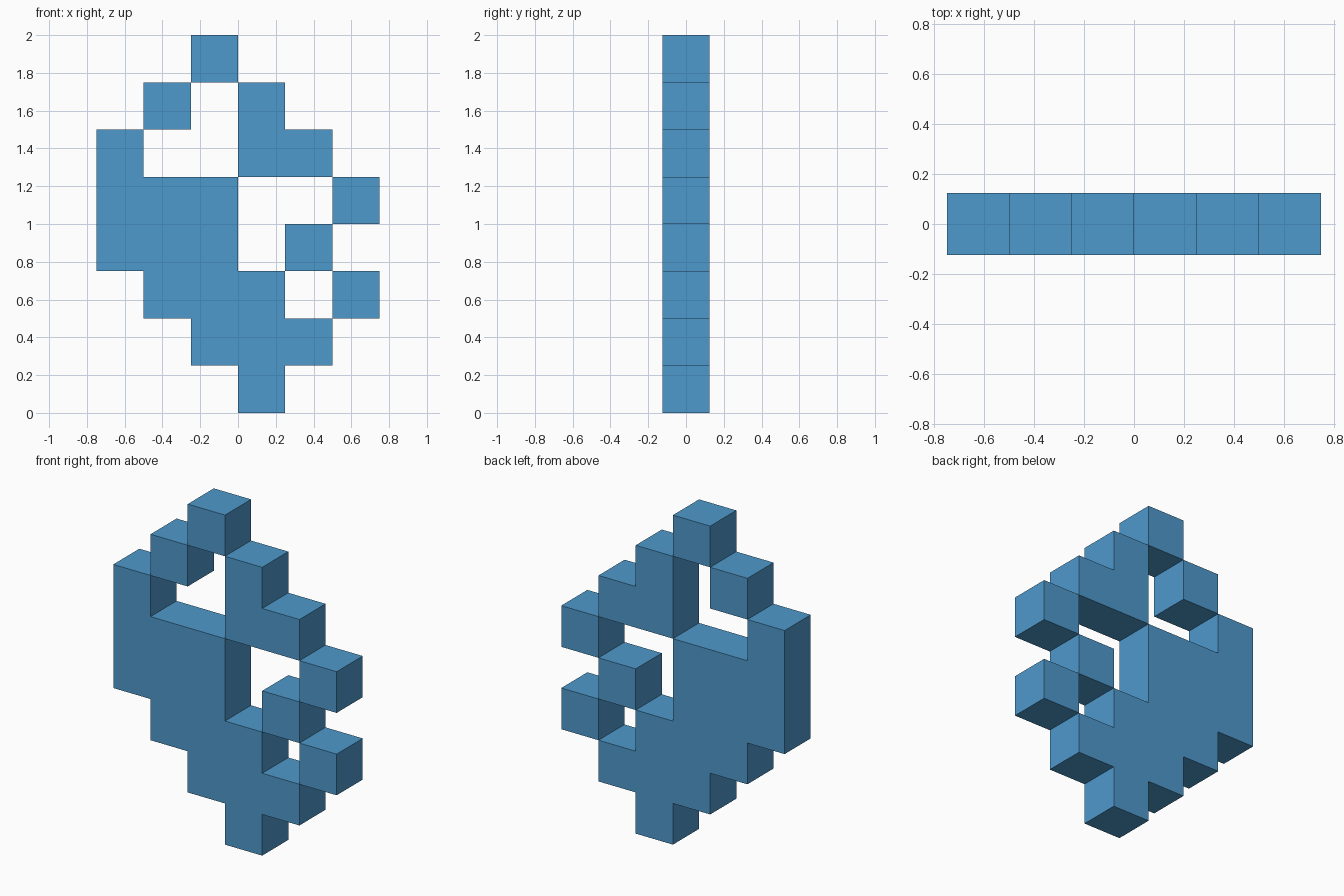
import bpy
import bmesh

if "Cube" in bpy.data.objects:
    bpy.data.objects.remove(bpy.data.objects["Cube"])

CELL = 0.25
# Block pattern seen from the front, top row first
ROWS = [
    "..#...",
    ".#.#..",
    "#..##.",
    "###..#",
    "###.#.",
    ".###.#",
    "..###.",
    "...#..",
]

blue = bpy.data.materials.new("blue")
blue.diffuse_color = (0.076, 0.319, 0.604, 1.0)
blue.use_nodes = True
blue.node_tree.nodes["Principled BSDF"].inputs["Base Color"].default_value = blue.diffuse_color

filled = {(col, len(ROWS) - 1 - i)
          for i, row in enumerate(ROWS)
          for col, mark in enumerate(row) if mark == "#"}

bm = bmesh.new()


def quad(*corners):
    bm.faces.new([bm.verts.new(c) for c in corners])


# Outer faces of every block; faces shared by two blocks are left out
h = CELL / 2
for col, row in sorted(filled):
    x0, z0 = (col - 3) * CELL, row * CELL
    x1, z1 = x0 + CELL, z0 + CELL
    quad((x0, -h, z0), (x1, -h, z0), (x1, -h, z1), (x0, -h, z1))
    quad((x1, h, z0), (x0, h, z0), (x0, h, z1), (x1, h, z1))
    if (col - 1, row) not in filled:
        quad((x0, h, z0), (x0, -h, z0), (x0, -h, z1), (x0, h, z1))
    if (col + 1, row) not in filled:
        quad((x1, -h, z0), (x1, h, z0), (x1, h, z1), (x1, -h, z1))
    if (col, row - 1) not in filled:
        quad((x0, h, z0), (x1, h, z0), (x1, -h, z0), (x0, -h, z0))
    if (col, row + 1) not in filled:
        quad((x0, -h, z1), (x1, -h, z1), (x1, h, z1), (x0, h, z1))

bmesh.ops.remove_doubles(bm, verts=bm.verts, dist=0.0001)

# Upright block figure
mesh = bpy.data.meshes.new("block_figure")
bm.to_mesh(mesh)
bm.free()
mesh.materials.append(blue)
bpy.context.collection.objects.link(bpy.data.objects.new("block_figure", mesh))
